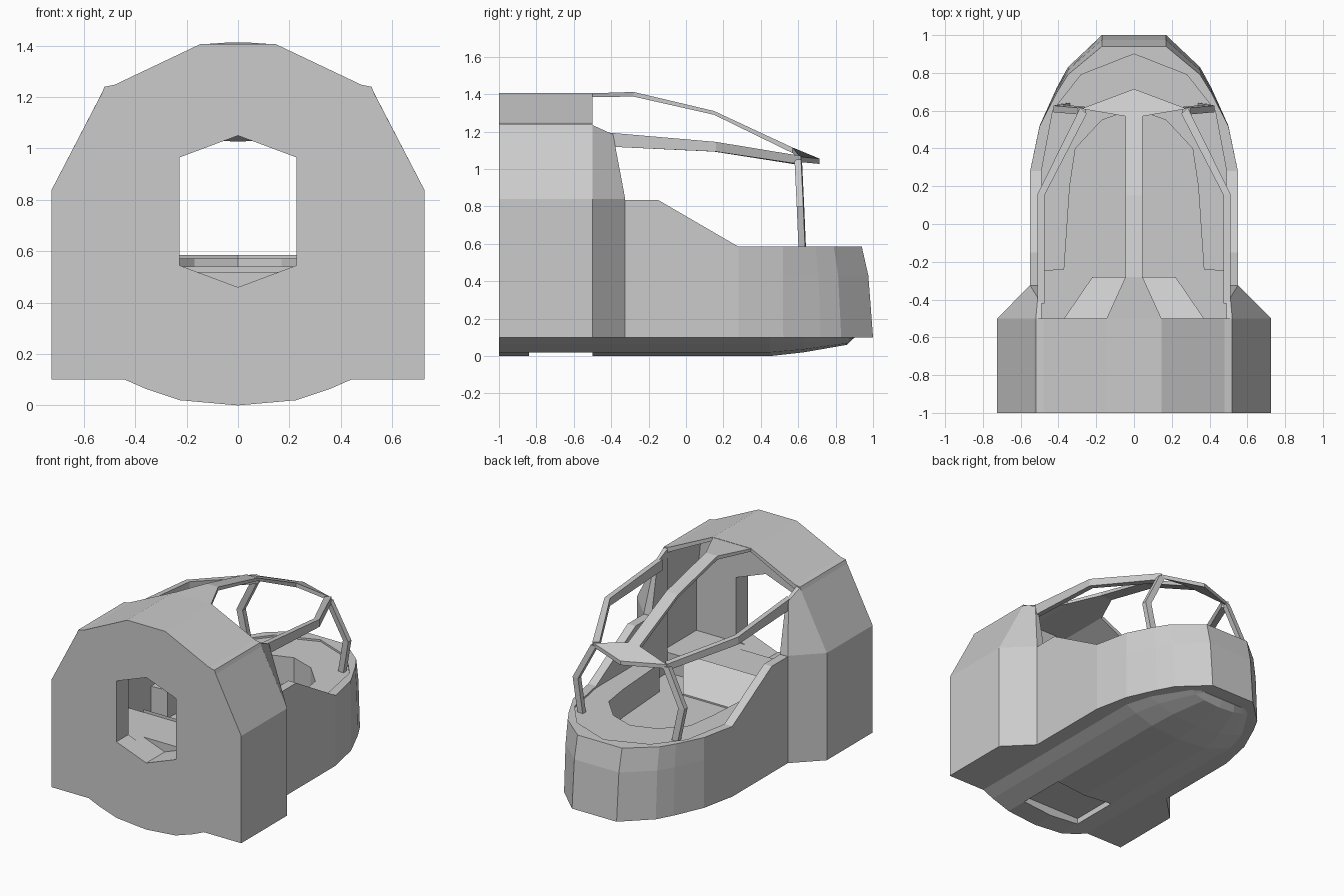
import bpy, bmesh

if "Cube" in bpy.data.objects:
    bpy.data.objects.remove(bpy.data.objects["Cube"])


def loft(name, rings):
    """Skin a list of equal-sized point rings and cap both ends."""
    bm = bmesh.new()
    vs = [[bm.verts.new(p) for p in r] for r in rings]
    n = len(rings[0])
    for a, b in zip(vs, vs[1:]):
        for i in range(n):
            j = (i + 1) % n
            bm.faces.new((a[i], a[j], b[j], b[i]))
    bm.faces.new(vs[0])
    bm.faces.new(vs[-1])
    bmesh.ops.recalc_face_normals(bm, faces=bm.faces)
    me = bpy.data.meshes.new(name)
    bm.to_mesh(me)
    bm.free()
    ob = bpy.data.objects.new(name, me)
    bpy.context.collection.objects.link(ob)
    return ob


def sym(half):
    """Close a half outline by mirroring it across x = 0."""
    return half + [(-x, v) for x, v in reversed(half) if x > 1e-6]


def along_y(name, pts, y0, y1):
    return loft(name, [[(x, y, z) for x, z in pts] for y in (y0, y1)])


def along_z(name, pts, z0, z1):
    return loft(name, [[(x, y, z) for x, y in pts] for z in (z0, z1)])


def cut(ob, cutter):
    m = ob.modifiers.new("cut", 'BOOLEAN')
    m.operation = 'DIFFERENCE'
    m.solver = 'EXACT'
    m.object = cutter
    bpy.context.view_layer.objects.active = ob
    bpy.ops.object.modifier_apply(modifier=m.name)
    bpy.data.objects.remove(cutter)


# Rear cabin block, hollowed out, with a hexagonal doorway
block = along_y("cabin_block", sym([
    (0.725, 0.1), (0.725, 0.84), (0.53, 1.215), (0.52, 1.24), (0.48, 1.248),
    (0.145, 1.407)]), -1, -0.5)
cut(block, along_y("cabin_cutter", sym([
    (0.53, 0.52), (0.53, 0.84), (0.49, 1.21), (0.14, 1.385)]), -0.87, -0.4))
cut(block, along_y("door_cutter", sym([
    (0, 0.46), (0.228, 0.545), (0.228, 0.965), (0, 1.05)]), -1.1, -0.8))

# Nose tub with rounded front, recessed deck and foot well
outline = [(0.55, -0.5), (0.55, 0.28), (0.5, 0.52), (0.41, 0.72),
           (0.35, 0.83), (0.17, 1.0)]
rings = []
for z, back in ((0.1, 0), (0.43, 0.025), (0.585, 0.06)):
    half = [(x, y - back * max(0, min(1, (y - 0.5) / 0.5))) for x, y in outline]
    rings.append([(x, y, z) for x, y in sym(half)])
nose = loft("nose_tub", rings)
cut(nose, along_z("deck_cutter", sym([
    (0.49, -0.6), (0.49, 0.28), (0.43, 0.6), (0.28, 0.79), (0, 0.9)]), 0.572, 0.8))
cut(nose, along_z("well_cutter", sym([
    (0.49, -0.6), (0.49, -0.25), (0.37, -0.24), (0.34, 0.2), (0.31, 0.4),
    (0.17, 0.55), (0, 0.61)]), 0.38, 0.9))

# Sloping step from the cabin floor into the well
loft("entry_step", [
    [(-w, y, 0.37), (w, y, 0.37), (w, y, z), (-w, y, z)]
    for w, y, z in ((0.37, -0.5, 0.54), (0.22, -0.28, 0.39))])

# Keel with tapering front and a shallow hatch recess
section = [(0, 0.0), (0.225, 0.02), (0.36, 0.065), (0.44, 0.1)]
keel = loft("keel", [
    [(x * w, y, 0.1 - (0.1 - z) * d) for x, z in sym(section)]
    for y, w, d in ((-1, 1, 1), (0.45, 1, 1), (0.63, 0.88, 0.8),
                    (0.86, 0.55, 0.4), (0.9, 0.42, 0.02))])
cut(keel, along_z("hatch_cutter", sym([(0.225, -0.84), (0.225, -0.5)]), -0.1, 0.06))

# Canopy spine down the middle
loft("canopy_spine", [
    [(-w, y, z), (w, y, z), (w, y, z - t), (-w, y, z - t)]
    for y, w, z, t in ((-0.5, 0.145, 1.405, 0.02), (-0.28, 0.045, 1.412, 0.025),
                       (0.15, 0.045, 1.31, 0.02), (0.58, 0.045, 1.11, 0.03))])

# Pointed visor at the canopy front
visor = [(0.28, 0.61, 1.065), (0, 0.715, 1.055), (-0.28, 0.61, 1.065),
         (-0.045, 0.57, 1.115), (0.045, 0.57, 1.115)]
loft("canopy_visor", [visor, [(x, y, z - 0.028) for x, y, z in visor]])

for s, side in ((1, "right"), (-1, "left")):
    # Shoulder tapering from the block to the tub
    loft(side + "_shoulder", [
        [(s * xo, -0.5, zo), (s * xi, yi, zi), (s * 0.49, yi, zi), (s * 0.49, -0.5, zo)]
        for xo, zo, xi, yi, zi in ((0.725, 0.1, 0.55, -0.325, 0.1),
                                   (0.725, 0.84, 0.55, -0.325, 0.84),
                                   (0.52, 1.235, 0.51, -0.39, 1.185))])
    # Cockpit side wall
    wall = [(-0.5, 0.5), (-0.5, 0.835), (-0.15, 0.835), (0.28, 0.585), (0.28, 0.5)]
    loft(side + "_side_wall", [[(s * x, y, z) for y, z in wall] for x in (0.49, 0.55)])
    # Canopy rail above the side window
    loft(side + "_canopy_rail", [
        [(s * x, y, b), (s * x, y, t), (s * (x - 0.035), y - d, t), (s * (x - 0.035), y - d, b)]
        for x, y, b, t, d in ((0.51, -0.42, 1.12, 1.195, 0),
                              (0.51, 0.16, 1.093, 1.145, 0.01),
                              (0.285, 0.615, 1.025, 1.07, 0.03))])
    # Bent windscreen pillar
    loft(side + "_pillar", [
        [(s * (x + a), y + b, z) for a, b in
         ((-0.022, -0.015), (0.022, -0.02), (0.022, 0.015), (-0.022, 0.02))]
        for x, y, z in ((0.275, 0.6, 1.05), (0.405, 0.612, 0.8), (0.36, 0.622, 0.565))])
